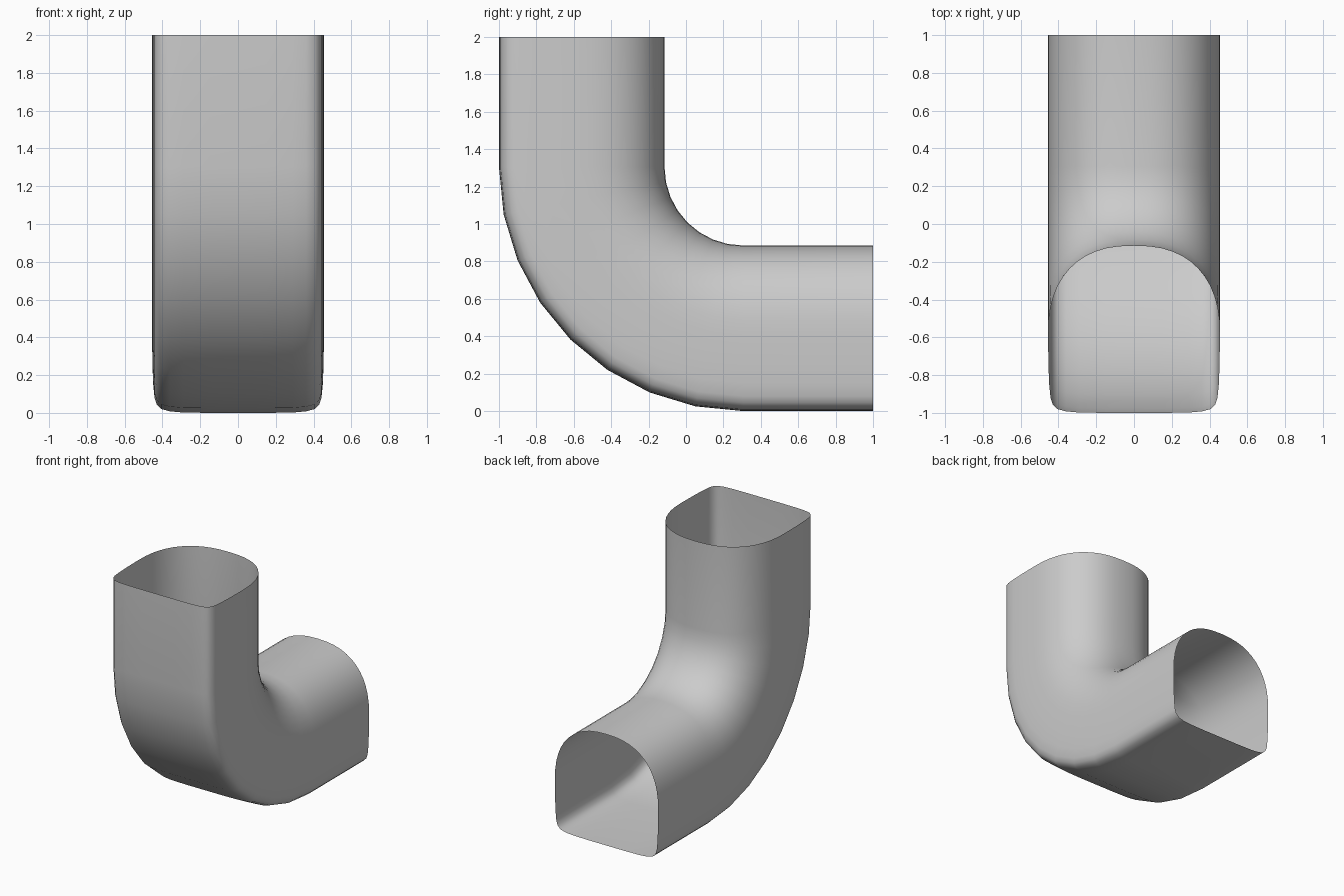
import bpy, bmesh, math

if "Cube" in bpy.data.objects:
    bpy.data.objects.remove(bpy.data.objects["Cube"])

W, H = 0.455, 0.885          # half width and depth of the duct section
R, CY, CZ = 1.305, 0.305, 1.305  # outer bend radius and bend centre

# Half section (x, distance from outer wall): flat outer wall, tight corner, straight side
half = [(0.0, 0.0), (0.15, 0.0), (0.29, 0.002), (0.36, 0.008), (0.405, 0.02),
        (0.43, 0.045), (0.442, 0.08), (0.449, 0.15), (0.453, 0.25)]
# Domed inner wall as a superellipse quarter
N, base = 2.4, 0.40
for i in range(13):
    t = math.pi / 2 * i / 12
    half.append((W * max(math.cos(t), 0) ** (2 / N),
                 base + (H - base) * math.sin(t) ** (2 / N)))
half[-1] = (0.0, H)
section = half + [(-x, d) for x, d in reversed(half[1:-1])]


def ring(bm, angle, dy=0.0, dz=0.0):
    """Section placed at a bend angle, shifted along a straight run."""
    return [bm.verts.new((x, CY - (R - d) * math.cos(angle) + dy,
                          CZ - (R - d) * math.sin(angle) + dz)) for x, d in section]


# Sweep: upright run, eight-step bend, horizontal run, open at both ends
bm = bmesh.new()
rings = [ring(bm, 0, dz=2 - CZ)]
rings += [ring(bm, math.pi / 2 * i / 8) for i in range(9)]
rings.append(ring(bm, math.pi / 2, dy=1 - CY))
n = len(section)
for a, b in zip(rings, rings[1:]):
    for i in range(n):
        j = (i + 1) % n
        bm.faces.new((a[i], b[i], b[j], a[j]))
bmesh.ops.recalc_face_normals(bm, faces=bm.faces)
# Make sure normals point out of the duct
bm.faces.ensure_lookup_table()
if bm.faces[0].normal.y > 0:
    bmesh.ops.reverse_faces(bm, faces=bm.faces)
for f in bm.faces:
    f.smooth = True

mesh = bpy.data.meshes.new("duct_elbow")
bm.to_mesh(mesh)
bm.free()
duct = bpy.data.objects.new("duct_elbow", mesh)
bpy.context.collection.objects.link(duct)
